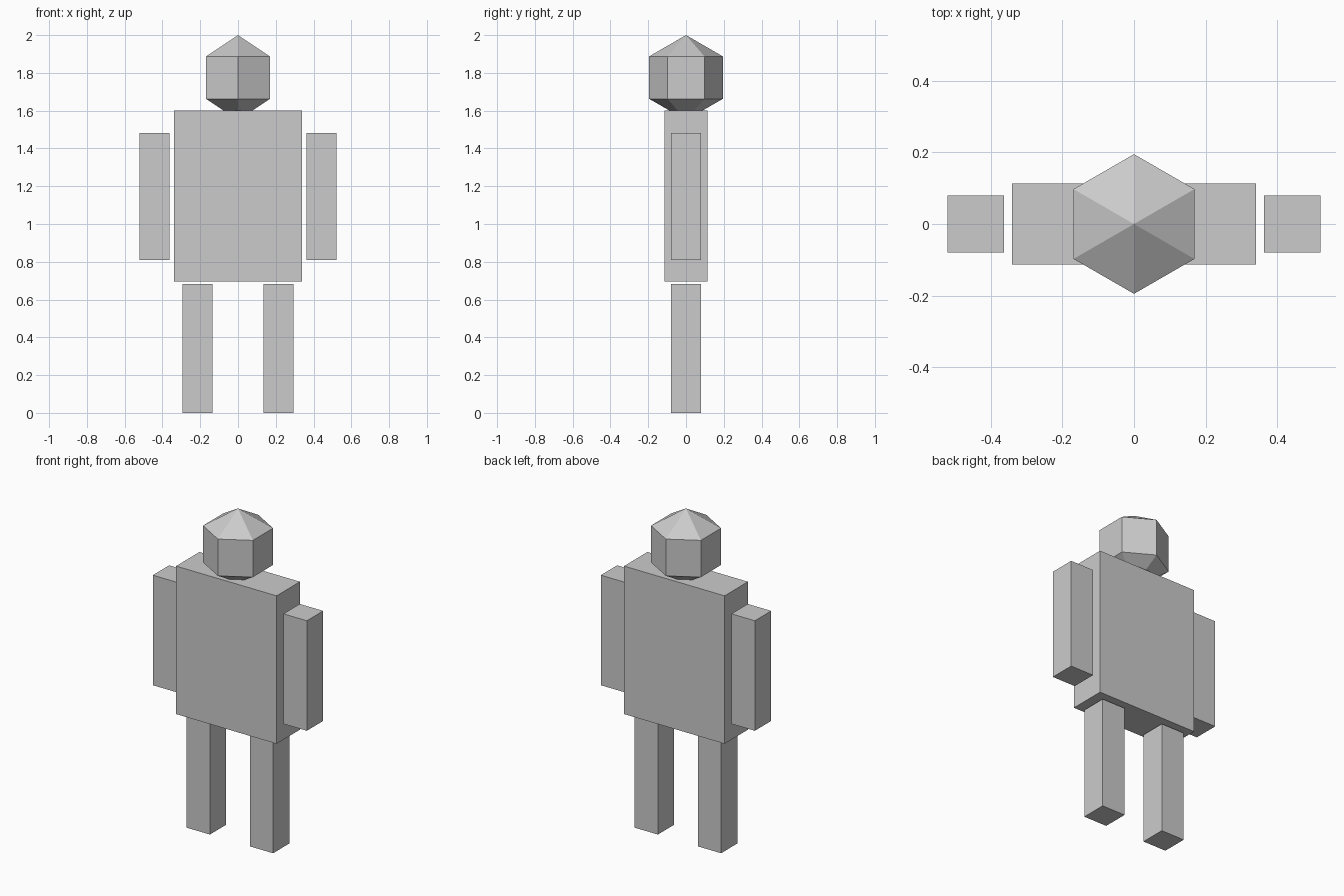
import bpy
import bmesh
from mathutils import Matrix

if "Cube" in bpy.data.objects:
    bpy.data.objects.remove(bpy.data.objects["Cube"], do_unlink=True)

GREY = (0.6, 0.6, 0.6, 1.0)
grey = bpy.data.materials.new("plain_grey")
grey.use_nodes = True
grey.diffuse_color = GREY
grey.node_tree.nodes["Principled BSDF"].inputs["Base Color"].default_value = GREY


def add_object(name, bm, location):
    mesh = bpy.data.meshes.new(name)
    bm.to_mesh(mesh)
    bm.free()
    mesh.materials.append(grey)
    obj = bpy.data.objects.new(name, mesh)
    obj.location = location
    bpy.context.collection.objects.link(obj)
    return obj


def box(name, x, width, depth, bottom, top):
    bm = bmesh.new()
    size = Matrix.Diagonal((width, depth, top - bottom, 1))
    bmesh.ops.create_cube(bm, size=1, matrix=size)
    return add_object(name, bm, (x, 0, (bottom + top) / 2))


# Torso
box("torso", 0, 0.68, 0.226, 0.695, 1.6)

# Arms and legs, mirrored
for side, sign in (("left", 1), ("right", -1)):
    box(side + "_arm", sign * 0.442, 0.158, 0.158, 0.81, 1.483)
    box(side + "_leg", sign * 0.214, 0.158, 0.158, 0, 0.683)

# Faceted six-sided head, with corners to the front and back
bm = bmesh.new()
bmesh.ops.create_uvsphere(bm, u_segments=6, v_segments=3, radius=0.225)
add_object("head", bm, (0, 0, 1.775))
